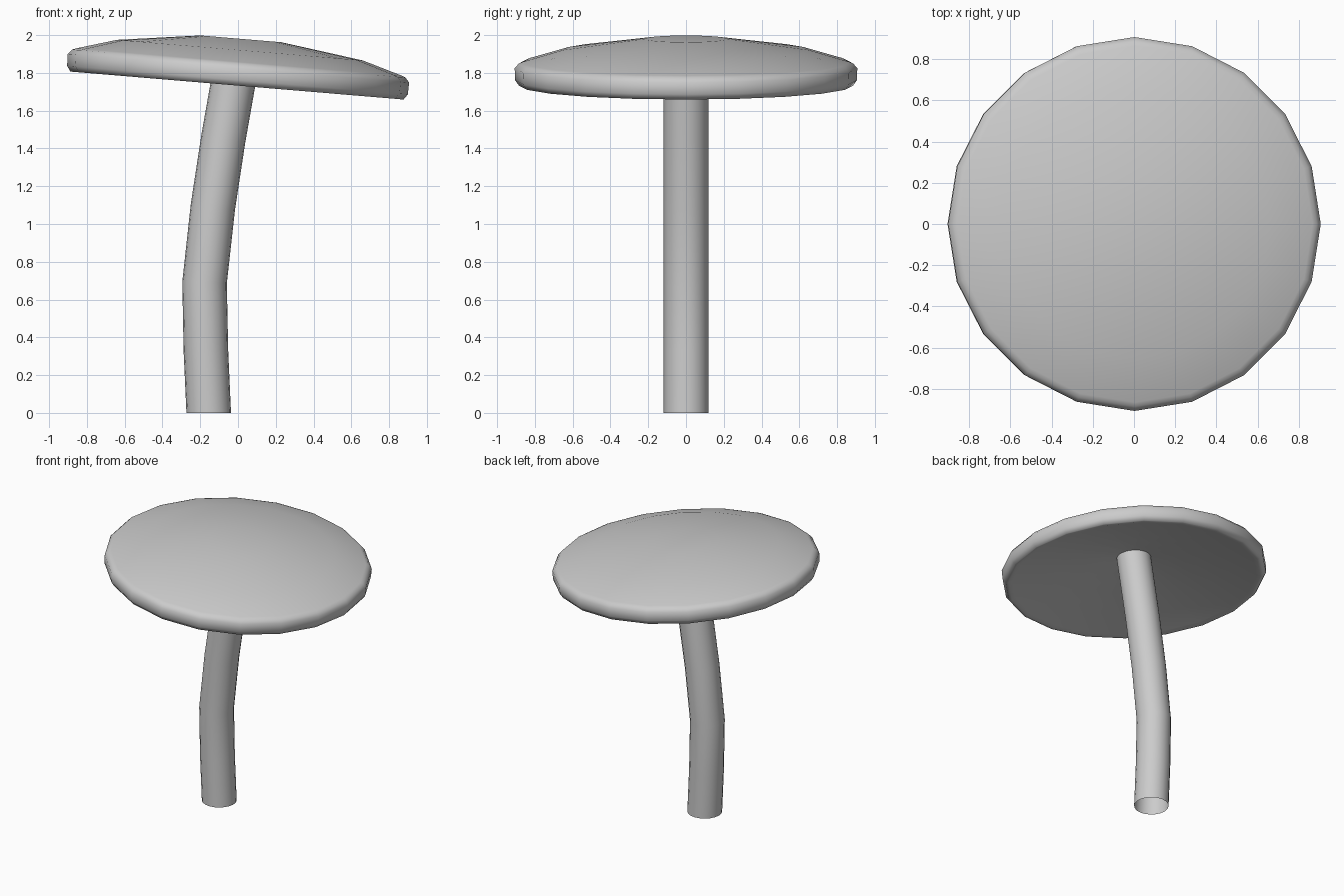
import bpy, bmesh
from math import sin, cos, tau, radians
from mathutils import Vector, Matrix

if "Cube" in bpy.data.objects:
    bpy.data.objects.remove(bpy.data.objects["Cube"])

SIDES = 20


def tube(name, rings, cap_ends):
    """Loft rings given as (centre, tilt about y, radius)."""
    bm = bmesh.new()
    loops = []
    for centre, tilt, radius in rings:
        rot = Matrix.Rotation(tilt, 3, 'Y')
        loops.append([bm.verts.new(Vector(centre) + rot @ Vector(
            (radius * cos(tau * i / SIDES), radius * sin(tau * i / SIDES), 0)))
            for i in range(SIDES)])
    for a, b in zip(loops, loops[1:]):
        for i in range(SIDES):
            j = (i + 1) % SIDES
            bm.faces.new((a[i], a[j], b[j], b[i]))
    if cap_ends:
        bm.faces.new(loops[0][::-1])
        bm.faces.new(loops[-1])
    mesh = bpy.data.meshes.new(name)
    bm.to_mesh(mesh)
    bm.free()
    obj = bpy.data.objects.new(name, mesh)
    bpy.context.collection.objects.link(obj)
    bpy.context.view_layer.objects.active = obj
    obj.select_set(True)
    bpy.ops.object.shade_smooth_by_angle(angle=radians(80))
    obj.select_set(False)
    return obj


# Tilted cap with a conical hollow underside: (radius, height) along the cap's own axis
tilt = radians(4.8)
base = Vector((-0.005, 0, 1.737))
axis = Vector((sin(tilt), 0, cos(tilt)))
profile = [(0.02, 0.185), (0.84, 0.003), (0.865, -0.004), (0.885, -0.004),
           (0.905, 0.025), (0.907, 0.088), (0.885, 0.113), (0.865, 0.121),
           (0.653, 0.184), (0.216, 0.244)]
tube("mushroom_cap", [(base + axis * h, tilt, r) for r, h in profile], True)

# Bent stem, open at the foot, running up into the cap: (x, z, tilt in degrees)
path = [(-0.155, 0.0, 0), (-0.17, 0.33, -2), (-0.177, 0.69, 2),
        (-0.133, 1.09, 7), (-0.078, 1.45, 9), (-0.026, 1.745, 9), (0.003, 1.91, 7)]
tube("mushroom_stem", [((x, 0, z), radians(t), 0.118) for x, z, t in path], False)
